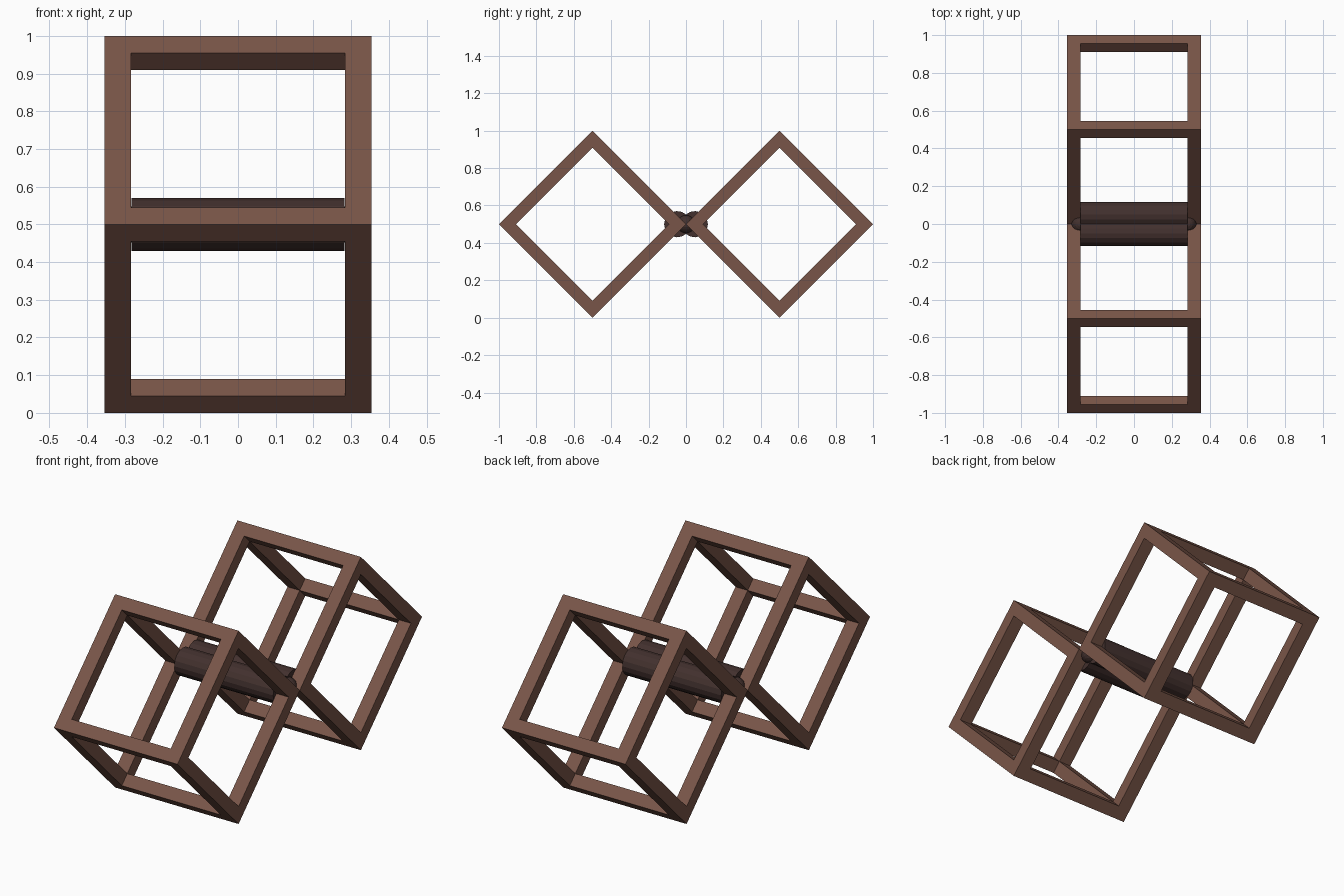
import bpy, bmesh, math
from mathutils import Matrix, Vector

if "Cube" in bpy.data.objects:
    bpy.data.objects.remove(bpy.data.objects["Cube"])


def material(name, color):
    m = bpy.data.materials.new(name)
    m.diffuse_color = (*color, 1)
    m.use_nodes = True
    m.node_tree.nodes["Principled BSDF"].inputs["Base Color"].default_value = m.diffuse_color
    return m


brown = material("warm_brown", (0.191, 0.091, 0.065))
dark = material("dark_brown", (0.055, 0.030, 0.027))


def finish(name, bm, mat):
    bmesh.ops.recalc_face_normals(bm, faces=bm.faces)
    me = bpy.data.meshes.new(name)
    bm.to_mesh(me)
    bm.free()
    me.materials.append(mat)
    ob = bpy.data.objects.new(name, me)
    bpy.context.collection.objects.link(ob)
    return ob


# Open cube frame: 3x3x3 cells, keeping only the edge and corner cells
H = math.sqrt(0.5) / 2


def cube_frame(name, y):
    cuts = [[-H, -H + t, H - t, H] for t in (0.07, 0.064, 0.064)]

    def solid(c):
        return all(0 <= i <= 2 for i in c) and sum(i != 1 for i in c) >= 2

    bm = bmesh.new()
    cells = [(i, j, k) for i in range(3) for j in range(3) for k in range(3)]
    for c in filter(solid, cells):
        for axis in range(3):
            for side in (0, 1):
                n = list(c)
                n[axis] += 1 if side else -1
                if solid(n):
                    continue
                u, v = (axis + 1) % 3, (axis + 2) % 3
                quad = []
                for du, dv in ((0, 0), (1, 0), (1, 1), (0, 1)):
                    p = [0, 0, 0]
                    p[axis] = cuts[axis][c[axis] + side]
                    p[u] = cuts[u][c[u] + du]
                    p[v] = cuts[v][c[v] + dv]
                    quad.append(bm.verts.new(p))
                bm.faces.new(quad)
    bmesh.ops.remove_doubles(bm, verts=bm.verts, dist=1e-5)
    # Stand the cube on its edge
    bm.transform(Matrix.Translation((0, y, 0.5)) @ Matrix.Rotation(math.pi / 4, 4, 'X'))
    return finish(name, bm, brown)


cube_frame("front_frame", -0.5)
cube_frame("back_frame", 0.5)

# Central roller: twin-lobed profile extruded along x
R, C, L, N = 0.07, 0.047, 0.283, 12
reach = math.pi - math.acos(C / R)
profile = []
for s in (1, -1):
    for i in range(N):
        a = -reach + 2 * reach * i / N
        profile.append((s * (C + R * math.cos(a)), s * R * math.sin(a)))
bm = bmesh.new()
base = bm.faces.new([bm.verts.new((-L, y, z + 0.5)) for y, z in profile])
ext = bmesh.ops.extrude_face_region(bm, geom=[base], use_keep_orig=True)
bmesh.ops.translate(bm, vec=Vector((2 * L, 0, 0)),
                    verts=[g for g in ext["geom"] if isinstance(g, bmesh.types.BMVert)])
finish("centre_roller", bm, dark)

# Rounded pivot knobs set into the joint at each end
for side, label in ((-1, "left"), (1, "right")):
    bm = bmesh.new()
    bmesh.ops.create_uvsphere(bm, u_segments=16, v_segments=10, radius=0.048)
    bm.transform(Matrix.Translation((side * L, 0, 0.5)))
    finish(label + "_pivot_knob", bm, dark)
